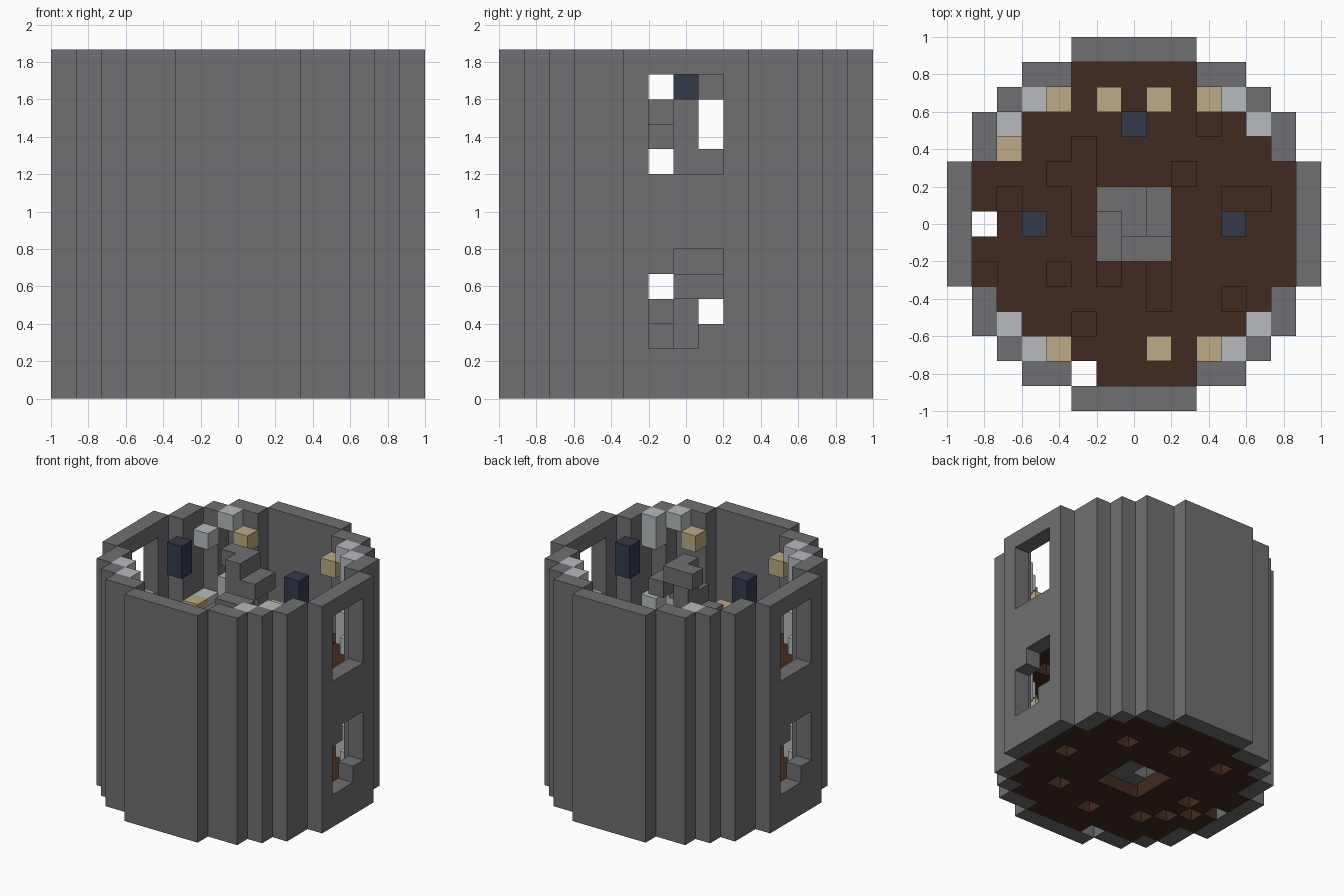
import bpy
import bmesh
from mathutils import Vector

cube = bpy.data.objects.get("Cube")
if cube:
    bpy.data.objects.remove(cube, do_unlink=True)

UNIT = 2 / 15      # edge of one block
STOREY = 7         # blocks per storey
LAYERS = 2 * STOREY


def material(name, color):
    mat = bpy.data.materials.new(name)
    mat.use_nodes = True
    mat.diffuse_color = (*color, 1)
    bsdf = next(n for n in mat.node_tree.nodes if n.type == 'BSDF_PRINCIPLED')
    bsdf.inputs["Base Color"].default_value = (*color, 1)
    return mat


stone = material("grey stone", (0.162, 0.156, 0.165))
wood = material("dark brown wood", (0.053, 0.024, 0.015))
pale = material("pale grey stone", (0.474, 0.497, 0.509))
tan = material("tan wood", (0.515, 0.402, 0.242))
navy = material("navy metal", (0.034, 0.042, 0.071))


# Round plan: half width of each row of blocks, outside and inside the wall
def outer(row):
    return [7, 7, 7, 6, 6, 5, 4, 2][abs(row)]


def inner(row):
    return [6, 6, 6, 5, 5, 4, 2, -1][abs(row)]


plan = [(x, y) for x in range(-7, 8) for y in range(-7, 8) if abs(x) <= outer(y)]
room = [(x, y) for x, y in plan if abs(x) <= inner(y)]
ring = set(plan) - set(room)
stairwell = {(x, y) for x in (-1, 0, 1) for y in (-1, 0, 1)}

parts = {}

# Wall with a window on each side of each storey
wall = {(x, y, z) for x, y in ring for z in range(LAYERS)}
for side in (-1, 1):
    for base in (0, STOREY):
        wall -= {(side * 7, y, base + z) for y in (-1, 0, 1) for z in range(2, 6)}
    # Blocks left standing in the lower windows
    wall |= {(side * 7, side, 2), (side * 7, -side, 5)}
parts["outer_wall"] = (wall, stone)

# Two worn floors with missing blocks
lower_gaps = {(5, 0), (3, 3), (0, 4), (-3, 4), (3, -3), (0, -4), (-3, -3),
              (-4, 0), (-4, -2), (-5, -1), (-6, 0), (-2, -6)}
upper_gaps = {(3, 4), (2, 2), (4, 1), (5, 1), (4, -3), (1, -3), (1, -2),
              (-1, -2), (-2, -4), (-3, -2), (-6, -2), (-5, 1), (-2, 3),
              (-3, 2), (-2, 2), (-2, 1), (-2, 0), (-6, 0), (-2, -6), (0, 4)}
for name, gaps, level in (("lower_floor", lower_gaps, 0),
                          ("upper_floor", upper_gaps, STOREY)):
    parts[name] = ({(x, y, level) for x, y in set(room) - gaps - stairwell}, wood)

# Spiral stair: a central post and two steps per layer
turns = [((1, 1), (1, 0)), ((-1, 1), (0, 1)),
         ((-1, -1), (-1, 0)), ((1, -1), (0, -1))]
stair = set()
for z in range(LAYERS):
    stair |= {(x, y, z) for x, y in turns[z % 4]} | {(0, 0, z)}
parts["spiral_stair"] = (stair, stone)

# Corner stones and shelves, repeated on both storeys
corners, shelves = set(), set()
for base in (0, STOREY):
    for sx in (-1, 1):
        for sy in (-1, 1):
            corners |= {(4 * sx, 5 * sy, base + z) for z in (1, 2, 6)}
            corners |= {(5 * sx, 4 * sy, base + z) for z in (1, 5, 6)}
            shelves.add((3 * sx, 5 * sy, base + 5))
            shelves.add((sx, 5 * sy, base + 1))
    shelves.add((-5, 3, base + 1))
corners.discard((-5, 4, LAYERS - 1))
shelves.discard((-1, -5, STOREY + 1))
parts["corner_stones"] = (corners, pale)
parts["shelves"] = (shelves, tan)

# Hanging lanterns, two blocks tall
lanterns = set()
for x, y, top in ((4, 0, LAYERS), (-4, 0, LAYERS), (0, 4, STOREY), (0, -4, STOREY)):
    lanterns |= {(x, y, top - 1), (x, y, top - 2)}
parts["lanterns"] = (lanterns, navy)

solid = set().union(*(cells for cells, _ in parts.values()))


def build(name, cells, mat):
    """Make the exposed faces of a set of blocks and merge flat areas."""
    bm = bmesh.new()
    verts = {}

    def vert(p):
        key = tuple(round(2 * c) for c in p)
        if key not in verts:
            verts[key] = bm.verts.new((p + Vector((0, 0, 0.5))) * UNIT)
        return verts[key]

    for cell in sorted(cells):
        for axis in range(3):
            for sign in (-1, 1):
                n = Vector((0, 0, 0))
                n[axis] = sign
                beside = tuple(int(c + d) for c, d in zip(cell, n))
                if beside in solid:
                    continue
                u = Vector((0, 0, 0))
                u[(axis + 1) % 3] = 1
                v = n.cross(u)
                mid = Vector(cell) + n / 2
                bm.faces.new([vert(mid + (a * u + b * v) / 2)
                              for a, b in ((-1, -1), (1, -1), (1, 1), (-1, 1))])
    bmesh.ops.dissolve_limit(bm, angle_limit=0.01, verts=bm.verts[:], edges=bm.edges[:])
    bmesh.ops.triangulate(bm, faces=[f for f in bm.faces if len(f.verts) > 4])
    mesh = bpy.data.meshes.new(name)
    bm.to_mesh(mesh)
    bm.free()
    mesh.materials.append(mat)
    obj = bpy.data.objects.new(name, mesh)
    bpy.context.collection.objects.link(obj)


for name, (cells, mat) in parts.items():
    build(name, cells, mat)
